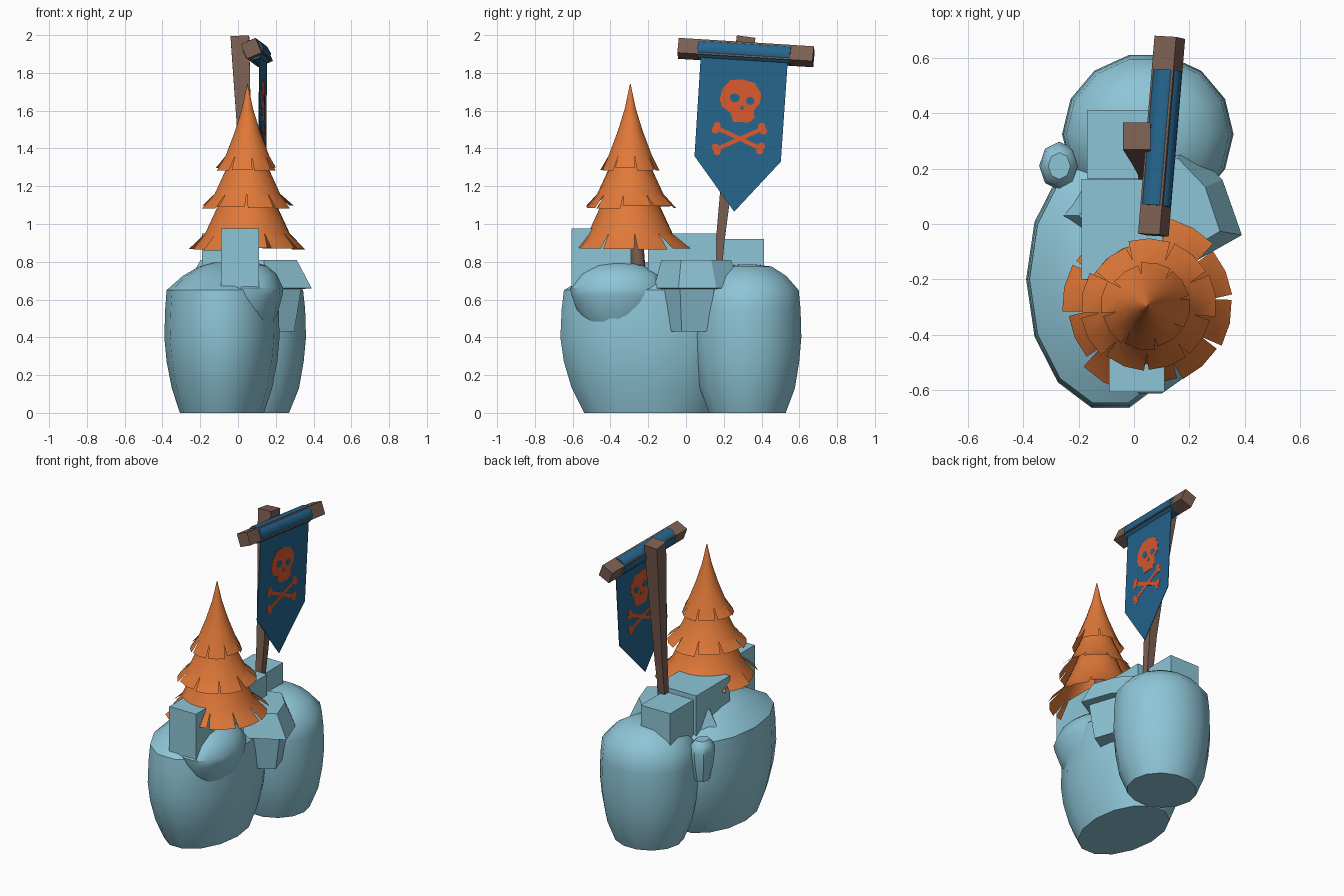
import bpy, bmesh, math, random
from mathutils import Vector

if "Cube" in bpy.data.objects:
    bpy.data.objects.remove(bpy.data.objects["Cube"])
random.seed(4)

def material(name, rgb):
    m = bpy.data.materials.new(name)
    m.diffuse_color = (*rgb, 1)
    m.use_nodes = True
    m.node_tree.nodes["Principled BSDF"].inputs["Base Color"].default_value = m.diffuse_color
    return m

STONE = material("pale blue stone", (0.27, 0.56, 0.68))
LEAF = material("orange foliage", (0.75, 0.19, 0.04))
WOOD = material("brown wood", (0.20, 0.115, 0.085))
CLOTH = material("blue cloth", (0.018, 0.13, 0.27))
EMBLEM = material("red orange paint", (0.70, 0.10, 0.026))

def make(name, verts, faces, mat, smooth=None):
    me = bpy.data.meshes.new(name)
    me.from_pydata([tuple(v) for v in verts], [], faces)
    bm = bmesh.new()
    bm.from_mesh(me)
    bmesh.ops.recalc_face_normals(bm, faces=bm.faces)
    bm.to_mesh(me)
    bm.free()
    me.materials.append(mat)
    ob = bpy.data.objects.new(name, me)
    bpy.context.collection.objects.link(ob)
    if smooth:
        bpy.ops.object.select_all(action='DESELECT')
        ob.select_set(True)
        bpy.context.view_layer.objects.active = ob
        bpy.ops.object.shade_smooth_by_angle(angle=math.radians(smooth))
    return ob

def loft(name, rings, mat, smooth=None):
    """Skin a list of equal-length vertex rings and cap both ends."""
    n = len(rings[0])
    verts = [v for r in rings for v in r]
    faces = [(k*n+i, k*n+(i+1) % n, (k+1)*n+(i+1) % n, (k+1)*n+i)
             for k in range(len(rings)-1) for i in range(n)]
    faces += [tuple(range(n)), tuple(range((len(rings)-1)*n, len(rings)*n))]
    return make(name, verts, faces, mat, smooth)

def rock(name, cx, cy, rx, ry, profile, sides=14):
    """Rounded boulder: profile is a list of (scale, z)."""
    rings = [[(cx+rx*s*math.cos(math.tau*i/sides), cy+ry*s*math.sin(math.tau*i/sides), z)
              for i in range(sides)] for s, z in profile]
    return loft(name, rings, STONE, 40)

def box(name, x0, x1, y0, y1, z0, z1):
    return loft(name, [[(x0, y0, z), (x1, y0, z), (x1, y1, z), (x0, y1, z)]
                       for z in (z0, z1)], STONE)

def beam(name, path, radii, sides, roll, mat, smooth=None, up=(0, 0, 1)):
    """Prism swept along a path, with one radius for each point."""
    pts = [Vector(p) for p in path]
    rings = []
    for k, p in enumerate(pts):
        d = (pts[min(k+1, len(pts)-1)] - pts[max(k-1, 0)]).normalized()
        u = d.cross(Vector(up)).normalized()
        v = u.cross(d)
        rings.append([p + radii[k]*(u*math.cos(a) + v*math.sin(a))
                      for a in (roll + math.tau*i/sides for i in range(sides))])
    return loft(name, rings, mat, smooth)

# Boulders
rock("front_boulder", -0.085, -0.2, 0.305, 0.477,
     [(0.73, 0), (0.87, 0.13), (0.96, 0.27), (1, 0.4), (0.985, 0.55), (0.96, 0.65),
      (0.68, 0.725), (0.4, 0.775), (0.15, 0.795)])
rock("back_boulder", 0.05, 0.325, 0.31, 0.293,
     [(0.71, 0), (0.88, 0.13), (0.96, 0.27), (1, 0.4), (0.985, 0.55), (0.95, 0.65),
      (0.72, 0.725), (0.45, 0.775), (0.15, 0.785)])
rock("tree_mound", 0.06, -0.355, 0.18, 0.265,
     [(0.55, 0.44), (0.82, 0.52), (0.97, 0.62), (1, 0.66), (0.8, 0.735), (0.5, 0.78), (0.2, 0.795)])
rock("small_pebble", -0.27, 0.21, 0.073, 0.088,
     [(0.6, 0.43), (0.85, 0.52), (1, 0.62), (0.9, 0.67), (0.55, 0.70)], 8)

# Angular slab wedged between the boulders
rim = [(0.39, -0.04), (0.32, 0.16), (0.19, 0.29), (-0.15, 0.2), (-0.28, 0.03), (-0.18, -0.07), (0.16, -0.17)]
rings = [[(0.06+(x-0.06)*s, 0.03+(y-0.03)*t, z) for x, y in rim]
         for s, t, z in ((0.72, 0.75, 0.43), (0.83, 0.88, 0.655), (1, 1, 0.66), (0.76, 0.8, 0.81))]
loft("angular_slab", rings, STONE)

# Square stone blocks
box("back_block", -0.17, 0.05, 0.165, 0.412, 0.64, 0.92)
box("middle_block", -0.19, 0.105, -0.2, 0.162, 0.64, 0.95)
box("front_block", -0.09, 0.11, -0.607, -0.29, 0.66, 0.975)

# Tree
TX, TY = 0.05, -0.295
beam("tree_trunk", [(TX, TY+0.045, 0.7), (TX, TY+0.02, 1.15)], [0.04, 0.03], 8, 0, WOOD, 50, (0, 1, 0))

def foliage(name, profile, teeth, tip_r, tip_z, phase):
    """Cone shell whose lower edge is cut into flat-ended teeth."""
    n = teeth*2
    verts, faces = [], []
    for r, z in profile:
        verts += [(TX+r*math.cos(phase+math.tau*i/n), TY+r*math.sin(phase+math.tau*i/n), z)
                  for i in range(n)]
    for k in range(len(profile)-1):
        faces += [(k*n+i, k*n+(i+1) % n, (k+1)*n+(i+1) % n, (k+1)*n+i) for i in range(n)]
    last = (len(profile)-1)*n
    for t in range(teeth):
        r = tip_r*random.uniform(0.92, 1.08)
        z = tip_z + random.uniform(0, 0.02)
        b = len(verts)
        for f in (0.1, 1.0, 1.9):
            a = phase + math.tau*(2*t+f)/n
            verts.append((TX+r*math.cos(a), TY+r*math.sin(a), z))
        for j in range(2):
            faces.append((last+2*t+j, last+(2*t+j+1) % n, b+j+1, b+j))
    return make(name, verts, faces, LEAF, 50)

foliage("top_foliage", [(0.002, 1.74), (0.03, 1.61), (0.068, 1.49), (0.118, 1.36)], 8, 0.16, 1.28, 0.2)
foliage("middle_foliage", [(0.06, 1.44), (0.115, 1.29), (0.175, 1.16)], 9, 0.232, 1.08, 0.5)
foliage("lower_foliage", [(0.10, 1.25), (0.16, 1.09), (0.225, 0.95)], 10, 0.305, 0.86, 0.1)

# Flag pole and cross bar
beam("flag_pole", [(0.033, 0.165, 0.72), (0.04, 0.18, 0.9), (0.042, 0.207, 1.15), (0.032, 0.25, 1.5),
                   (0.01, 0.318, 1.99)], [0.03, 0.032, 0.04, 0.052, 0.07], 4, math.pi/4, WOOD, None, (0, 1, 0))

def bar_x(y):
    return 0.07 + (y+0.04)/12

def bar_point(y):
    return (bar_x(y), y, 1.93 - (y+0.04)*0.0625)

beam("cross_bar", [bar_point(-0.04), bar_point(0.675)], [0.06]*2, 4, math.radians(68), WOOD)
beam("cloth_sleeve", [bar_point(0.065), bar_point(0.555)], [0.056]*2, 10, 0.2, CLOTH, 40)

def plate(name, outline, thick, mat):
    """Thin plate lying in the plane of the flag, outline given in (y, z)."""
    return loft(name, [[(bar_x(y)+0.033+o, y, z) for y, z in outline]
                       for o in (-thick/2, thick/2)], mat)

def disc(cy, cz, ry, rz, n=10):
    return [(cy+ry*math.cos(math.tau*i/n), cz+rz*math.sin(math.tau*i/n)) for i in range(n)]

# Flag cloth with painted emblem
plate("flag_cloth", [(0.08, 1.92), (0.045, 1.36), (0.255, 1.065), (0.502, 1.33), (0.54, 1.88)], 0.004, CLOTH)
plate("skull", [(0.178, 1.66), (0.195, 1.72), (0.235, 1.762), (0.3, 1.766), (0.365, 1.745), (0.398, 1.69),
                (0.392, 1.64), (0.36, 1.605), (0.362, 1.56), (0.335, 1.538), (0.25, 1.54), (0.235, 1.59),
                (0.192, 1.62)], 0.007, EMBLEM)
plate("left_eye", disc(0.258, 1.668, 0.026, 0.024), 0.009, CLOTH)
plate("right_eye", disc(0.34, 1.652, 0.022, 0.022), 0.009, CLOTH)
plate("nose", [(0.298, 1.632), (0.285, 1.607), (0.308, 1.607)], 0.009, CLOTH)
for i, ((y0, z0), (y1, z1)) in enumerate([((0.16, 1.51), (0.395, 1.40)), ((0.16, 1.395), (0.405, 1.505))]):
    d = Vector((y1-y0, z1-z0)).normalized()*0.011
    plate(f"bone_{i}", [(y0-d.y, z0+d.x), (y0+d.y, z0-d.x), (y1+d.y, z1-d.x), (y1-d.y, z1+d.x)],
          0.006 + 0.0005*i, EMBLEM)
    for j, (y, z) in enumerate(((y0, z0), (y1, z1))):
        for k, s in enumerate((-1, 1)):
            plate(f"bone_knob_{i}{j}{k}", disc(y-s*d.y, z+s*d.x*1.2, 0.02, 0.02, 8), 0.007+0.0005*k, EMBLEM)
